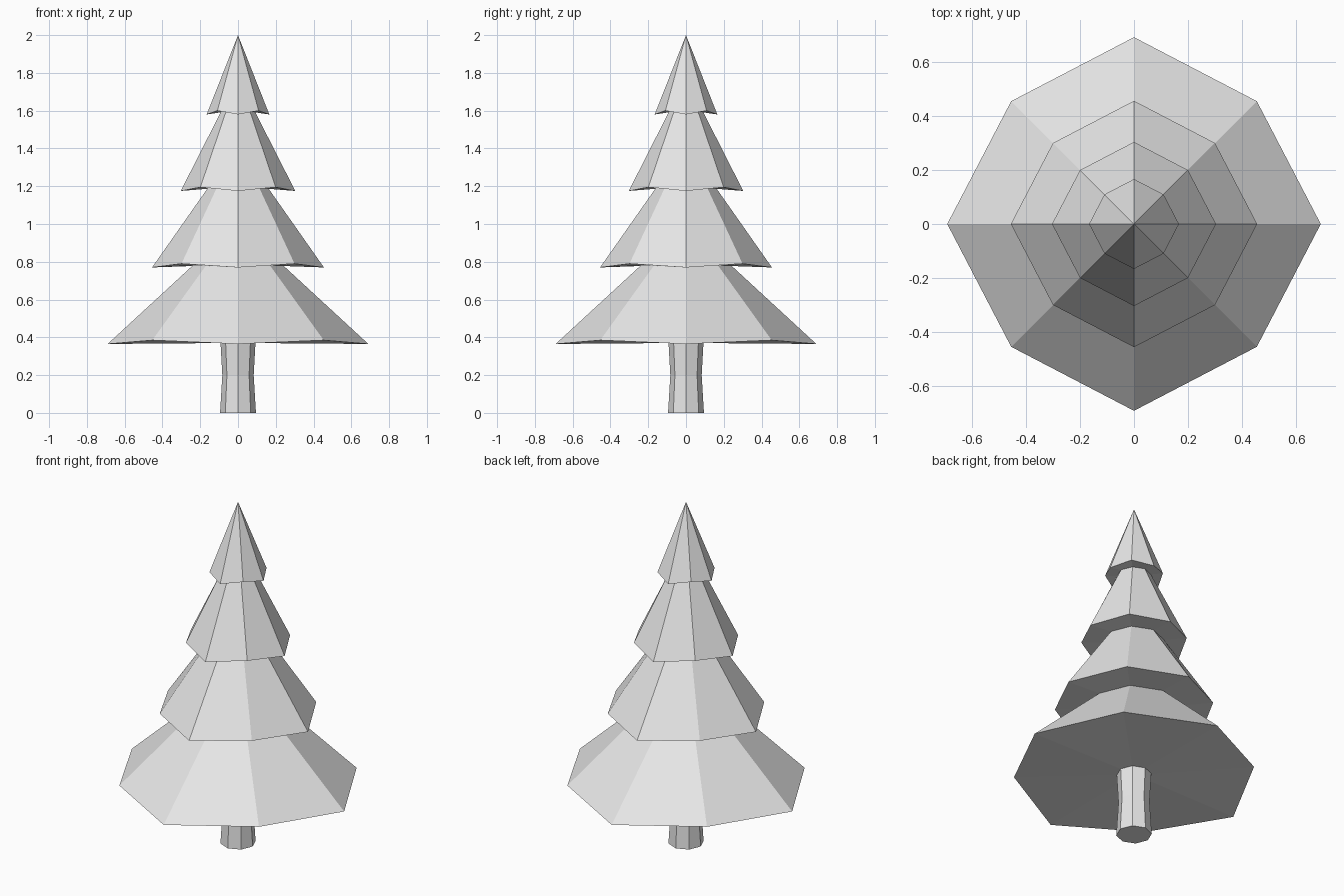
import bpy
import bmesh
from math import cos, sin, tau

cube = bpy.data.objects.get("Cube")
if cube:
    bpy.data.objects.remove(cube, do_unlink=True)

SIDES = 8

grey = bpy.data.materials.new("plain light grey")
grey.use_nodes = True
COLOUR = (0.8, 0.8, 0.8, 1.0)
grey.diffuse_color = COLOUR
grey.node_tree.nodes["Principled BSDF"].inputs["Base Color"].default_value = COLOUR


def add_ring(bm, radius, z, pull=1.0, lift=0.0):
    """Eight-sided ring; every second corner can be pulled in and lifted."""
    ring = []
    for i in range(SIDES):
        odd = i % 2
        r = radius * (pull if odd else 1.0)
        a = tau * i / SIDES
        ring.append(bm.verts.new((r * cos(a), r * sin(a), z + lift * odd)))
    return ring


def bridge(bm, lower, upper):
    for i in range(SIDES):
        j = (i + 1) % SIDES
        bm.faces.new((lower[i], lower[j], upper[j], upper[i]))


def finish(bm, name):
    bmesh.ops.recalc_face_normals(bm, faces=bm.faces)
    mesh = bpy.data.meshes.new(name)
    bm.to_mesh(mesh)
    bm.free()
    mesh.materials.append(grey)
    obj = bpy.data.objects.new(name, mesh)
    bpy.context.collection.objects.link(obj)


# Trunk with a slight waist
bm = bmesh.new()
rings = [add_ring(bm, r, z) for r, z in ((0.095, 0), (0.083, 0.2), (0.093, 0.38))]
for lower, upper in zip(rings, rings[1:]):
    bridge(bm, lower, upper)
bm.faces.new(rings[0])
finish(bm, "trunk")

# Foliage: four stacked skirts, each with a wavy rim and a flat underside
TIERS = ((0.69, 0.365), (0.455, 0.77), (0.303, 1.175), (0.166, 1.58))
NECKS = ((0.08, 0.37), (0.24, 0.78), (0.16, 1.19), (0.09, 1.595))
bm = bmesh.new()
rings = []
for (rim, rim_z), (neck, neck_z) in zip(TIERS, NECKS):
    rings.append(add_ring(bm, neck, neck_z))
    rings.append(add_ring(bm, rim, rim_z, pull=0.93, lift=0.02))
for lower, upper in zip(rings, rings[1:]):
    bridge(bm, lower, upper)
tip = bm.verts.new((0, 0, 2))
for i in range(SIDES):
    bm.faces.new((rings[-1][i], rings[-1][(i + 1) % SIDES], tip))
bm.faces.new(rings[0])
finish(bm, "foliage")
